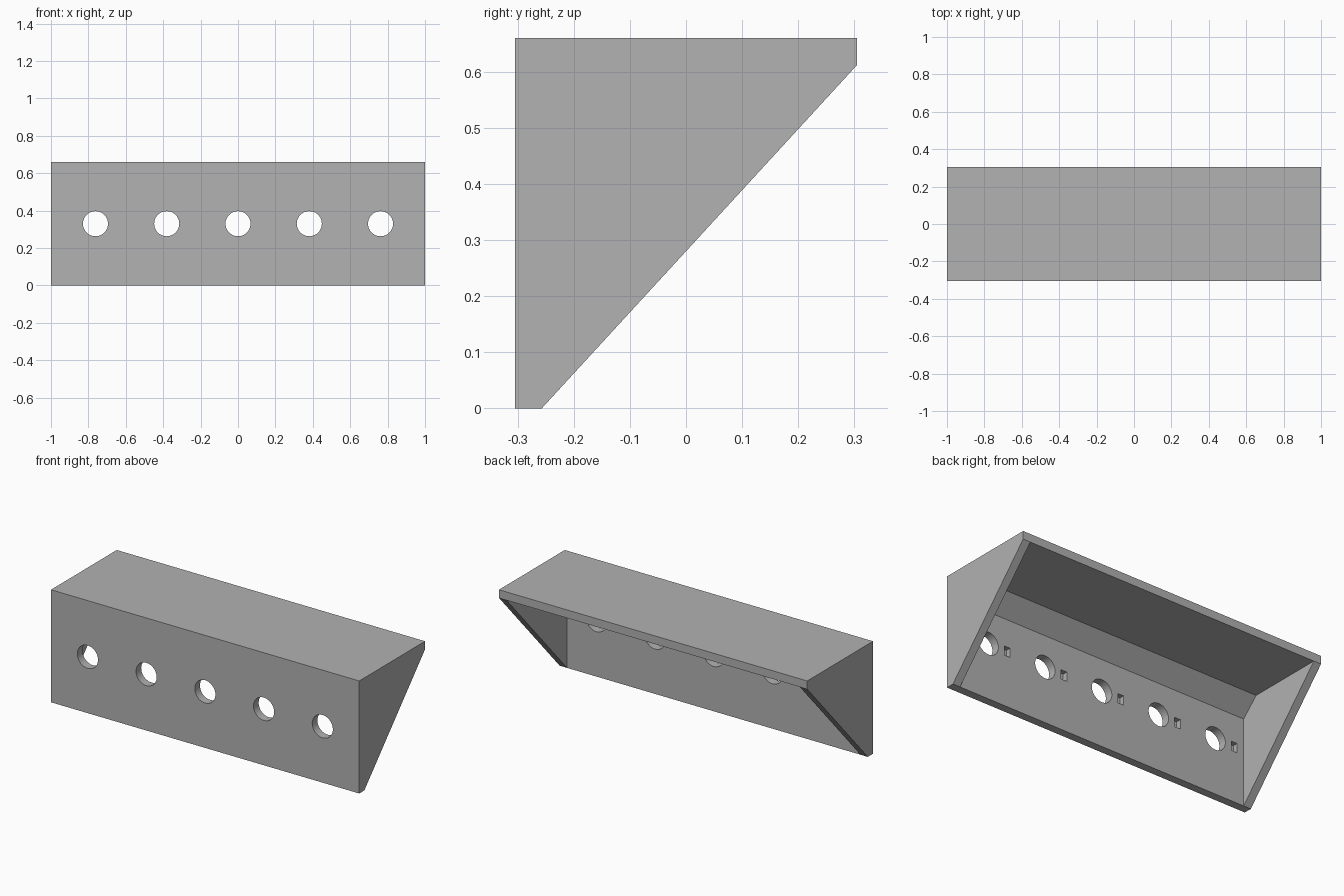
import bpy
import bmesh
from math import pi
from mathutils import Matrix

cube = bpy.data.objects.get("Cube")
if cube:
    bpy.data.objects.remove(cube, do_unlink=True)

WALL = 0.048
HALF_DEPTH, HEIGHT = 0.305, 0.66
FRONT_IN = WALL - HALF_DEPTH       # inner face of the front panel
TOP_IN = HEIGHT - WALL             # underside of the top panel
HOLE_SPACING, HOLE_Z = 0.381, 0.33

grey = bpy.data.materials.new("plain grey")
grey.use_nodes = True
colour = (0.445, 0.445, 0.445, 1)
grey.diffuse_color = colour
grey.node_tree.nodes["Principled BSDF"].inputs["Base Color"].default_value = colour


def finish(name, bm):
    """Turn a bmesh into a grey object."""
    bmesh.ops.recalc_face_normals(bm, faces=bm.faces)
    mesh = bpy.data.meshes.new(name)
    bm.to_mesh(mesh)
    bm.free()
    mesh.materials.append(grey)
    obj = bpy.data.objects.new(name, mesh)
    bpy.context.collection.objects.link(obj)
    return obj


def prism(name, profile, half_width):
    """Extrude a side profile of (y, z) points along x."""
    bm = bmesh.new()
    face = bm.faces.new([bm.verts.new((-half_width, y, z)) for y, z in profile])
    side = bmesh.ops.extrude_face_region(bm, geom=[face])["geom"]
    verts = [v for v in side if isinstance(v, bmesh.types.BMVert)]
    bmesh.ops.translate(bm, vec=(2 * half_width, 0, 0), verts=verts)
    return finish(name, bm)


def cut(target, cutter):
    """Subtract a cutter and hide it."""
    mod = target.modifiers.new(cutter.name, "BOOLEAN")
    mod.operation = "DIFFERENCE"
    mod.solver = "EXACT"
    mod.object = cutter
    cutter.hide_render = True
    cutter.hide_set(True)


# Wedge-shaped housing with a sloping open back
housing = prism("housing", [(-HALF_DEPTH, 0), (FRONT_IN, 0), (HALF_DEPTH, TOP_IN),
                            (HALF_DEPTH, HEIGHT), (-HALF_DEPTH, HEIGHT)], 1)

# Hollow interior, leaving a chamfered brace between front and top
cut(housing, prism("cavity_cutter",
                   [(FRONT_IN, -0.1), (FRONT_IN, TOP_IN - 0.096),
                    (FRONT_IN + 0.1, TOP_IN), (0.4, TOP_IN), (0.4, -0.1)], 1 - WALL))

# Row of round through holes, each with a small blind slot behind the front panel
holes, slots = bmesh.new(), bmesh.new()
for i in range(-2, 3):
    x = i * HOLE_SPACING
    bmesh.ops.create_cone(
        holes, cap_ends=True, segments=48, radius1=0.067, radius2=0.067, depth=0.15,
        matrix=Matrix.Translation((x, -HALF_DEPTH, HOLE_Z)) @ Matrix.Rotation(pi / 2, 4, "X"))
    bmesh.ops.create_cube(
        slots, size=1,
        matrix=Matrix.Translation((x - 0.127, FRONT_IN, HOLE_Z - 0.003))
        @ Matrix.Diagonal((0.038, 0.06, 0.055, 1)))
cut(housing, finish("hole_cutter", holes))
cut(housing, finish("slot_cutter", slots))

# Bake the cuts, drop the cutters, smooth the hole walls
bpy.context.view_layer.update()
baked = bpy.data.meshes.new_from_object(
    housing.evaluated_get(bpy.context.evaluated_depsgraph_get()))
housing.modifiers.clear()
housing.data = baked
for obj in list(bpy.data.objects):
    if obj.name.endswith("_cutter"):
        bpy.data.objects.remove(obj, do_unlink=True)
bpy.ops.object.select_all(action="DESELECT")
housing.select_set(True)
bpy.context.view_layer.objects.active = housing
bpy.ops.object.shade_smooth_by_angle(angle=pi / 6)
